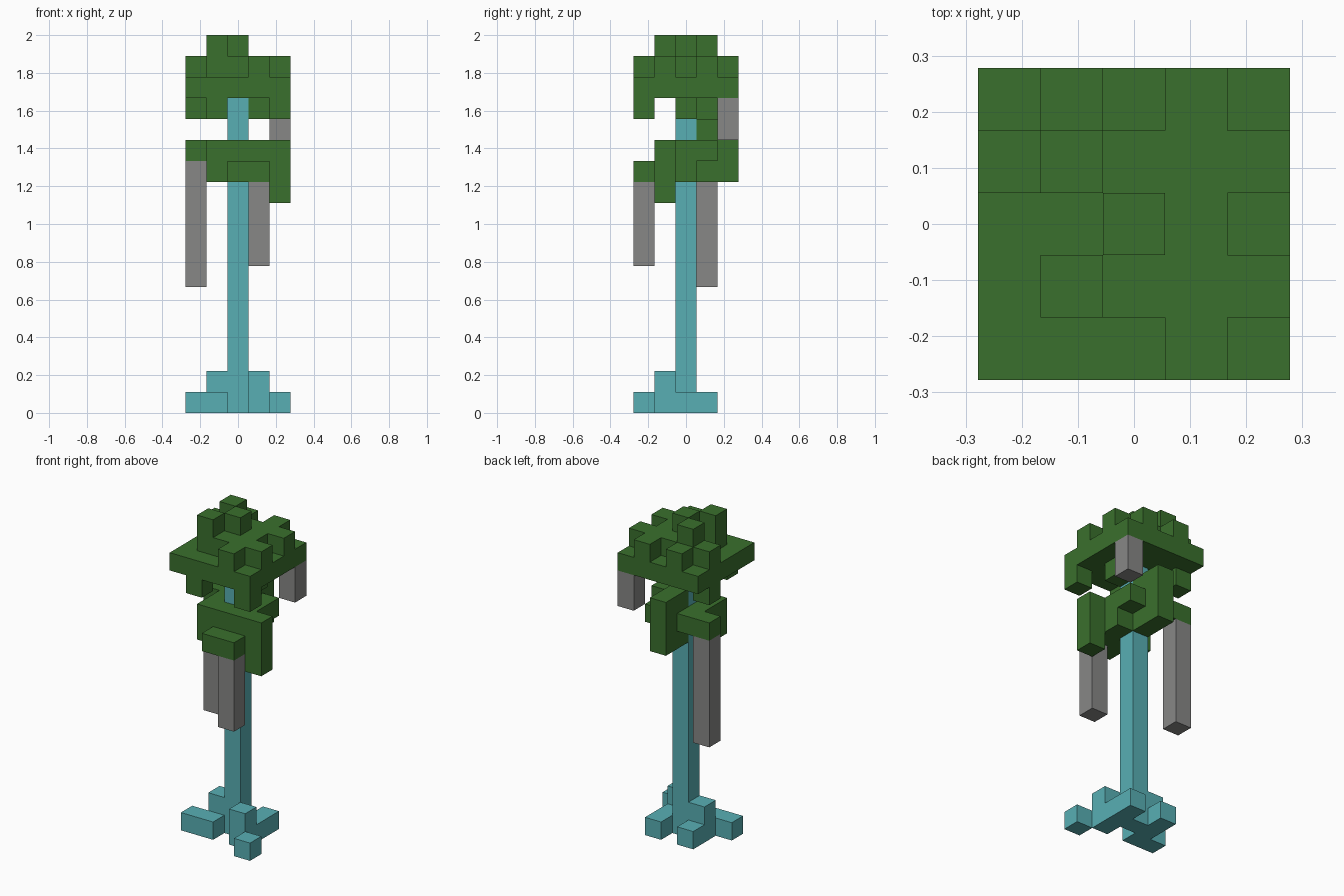
import bpy, bmesh
from mathutils import Vector

if "Cube" in bpy.data.objects:
    bpy.data.objects.remove(bpy.data.objects["Cube"], do_unlink=True)

U = 2 / 18  # edge of one block


def material(name, rgb):
    m = bpy.data.materials.new(name)
    m.use_nodes = True
    color = (*rgb, 1)
    m.diffuse_color = color
    bsdf = next(n for n in m.node_tree.nodes if n.type == 'BSDF_PRINCIPLED')
    bsdf.inputs["Base Color"].default_value = color
    bsdf.inputs["Roughness"].default_value = 0.9
    return m


LEAF = material("leaf green", (0.042, 0.162, 0.026))
BARK = material("teal bark", (0.098, 0.429, 0.456))
VINE = material("vine grey", (0.242, 0.242, 0.238))


def box(x, y, z):
    """Cells of a box; each axis is a number or an inclusive range."""
    spans = [range(a[0], a[1] + 1) if isinstance(a, tuple) else (a,) for a in (x, y, z)]
    return {(i, j, k) for i in spans[0] for j in spans[1] for k in spans[2]}


def build(name, mat, *boxes):
    """Joins cells into one skin, leaving out the faces between neighbours."""
    cells = set().union(*boxes)
    bm = bmesh.new()
    for cell in sorted(cells):
        for axis in range(3):
            for side in (-1, 1):
                step = [0, 0, 0]
                step[axis] = side
                if tuple(c + s for c, s in zip(cell, step)) in cells:
                    continue
                n = Vector(step)
                u = Vector([float(i == (axis + 1) % 3) for i in range(3)])
                v = n.cross(u)
                mid = Vector(cell) + Vector((0, 0, 0.5)) + n / 2
                ring = (-u - v, u - v, u + v, v - u)
                bm.faces.new([bm.verts.new((mid + c / 2) * U) for c in ring])
    bmesh.ops.remove_doubles(bm, verts=bm.verts[:], dist=U / 100)
    bmesh.ops.dissolve_limit(bm, angle_limit=0.01, verts=bm.verts[:], edges=bm.edges[:])
    mesh = bpy.data.meshes.new(name)
    bm.to_mesh(mesh)
    bm.free()
    mesh.materials.append(mat)
    bpy.context.collection.objects.link(bpy.data.objects.new(name, mesh))


# Trunk and spreading roots
build("trunk_and_roots", BARK,
      box(0, 0, (0, 14)),
      box((-2, -1), -1, 0),
      box(-1, 0, (0, 1)),
      box(-1, 1, 0),
      box(1, (0, 1), 0),
      box(1, -1, (0, 1)),
      box(2, -2, 0))

# Upper canopy: slab, raised tufts, drooping leaves
build("upper_canopy", LEAF,
      box((-2, 2), (-2, 2), 15),
      box(1, (-2, 2), 16),
      box((0, 2), -1, 16),
      box((-2, 2), 1, 16),
      box(-1, 2, 16),
      box(-1, -1, (16, 17)),
      box(-1, 1, (16, 17)),
      box(0, 0, (16, 17)),
      box(-1, -2, 14),
      box(2, -2, 14),
      box(1, 0, 14),
      box(-2, 1, 14))

# Lower foliage wrapped around the trunk
build("lower_foliage", LEAF,
      box((-1, 2), -1, (11, 12)),
      box(2, -1, 10),
      box((0, 1), -2, 11),
      box(1, 0, (11, 12)),
      box((-2, 1), 1, 12),
      box(-1, 0, 12),
      box(0, (1, 2), (11, 13)))

# Hanging vines
build("left_back_vine", VINE, box(2, 2, (13, 14)))
build("front_vine", VINE, box(1, -2, (7, 10)))
build("right_vine", VINE, box(-2, 1, (6, 11)))
